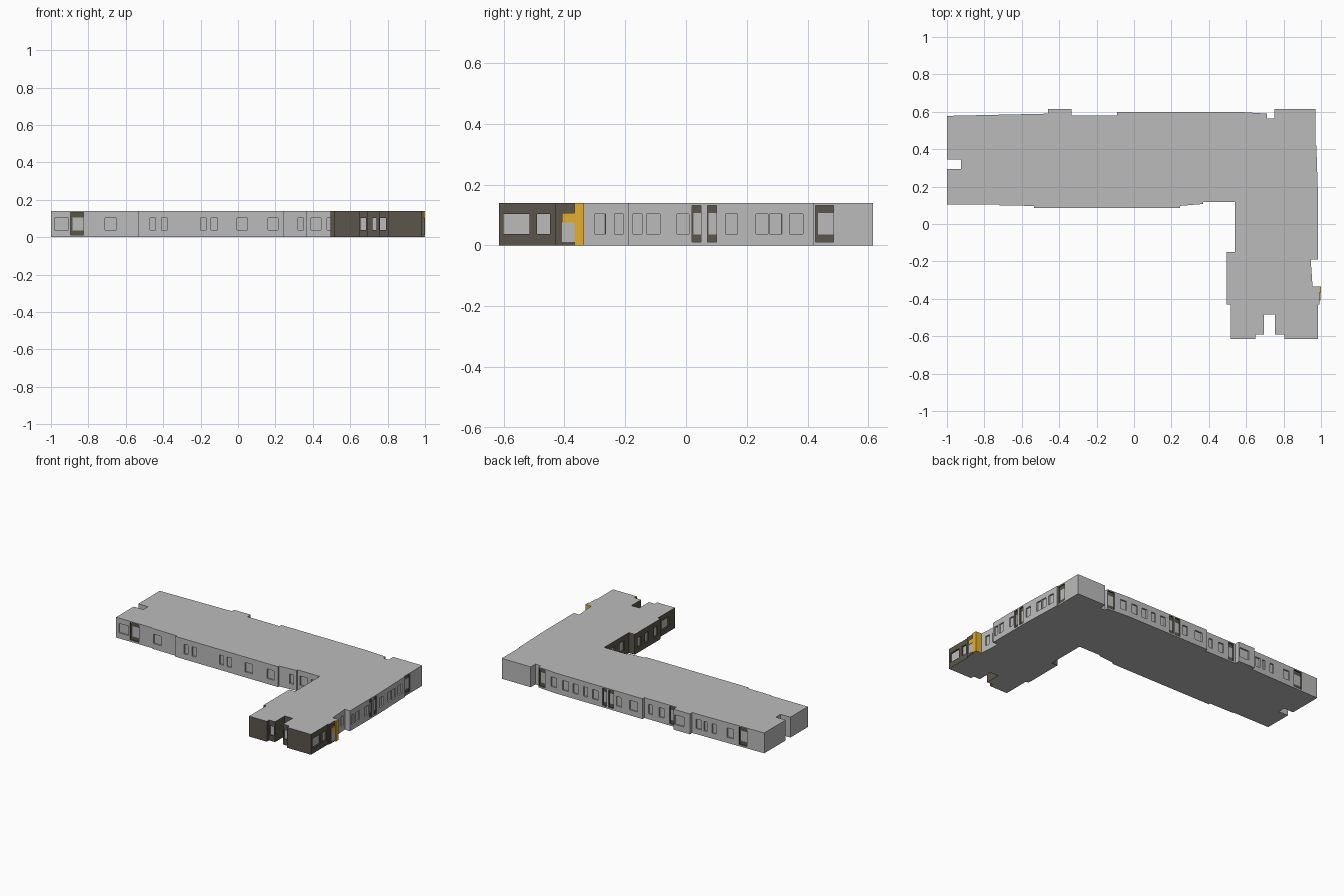
import bpy, bmesh
from mathutils import Vector

if "Cube" in bpy.data.objects:
    bpy.data.objects.remove(bpy.data.objects["Cube"])

H = 0.14  # storey height
GREY, DARK, YELLOW = 0, 1, 2


def material(name, rgb):
    m = bpy.data.materials.new(name)
    m.diffuse_color = (*rgb, 1)
    m.use_nodes = True
    m.node_tree.nodes["Principled BSDF"].inputs["Base Color"].default_value = m.diffuse_color
    return m


MATS = [material("light_grey", (0.5, 0.5, 0.5)),
        material("dark_brown_grey", (0.105, 0.094, 0.07)),
        material("amber_yellow", (0.78, 0.43, 0.025))]


def finish(bm, name):
    mesh = bpy.data.meshes.new(name)
    bm.to_mesh(mesh)
    bm.free()
    for m in MATS:
        mesh.materials.append(m)
    obj = bpy.data.objects.new(name, mesh)
    bpy.context.collection.objects.link(obj)


# Footprint in three runs, counterclockwise: main front, wing, main back
front_run = [(-1, .105), (-.72, .105), (-.72, .099), (-.535, .097), (-.535, .085),
             (.245, .085), (.245, .097), (.37, .107), (.37, .117)]
wing_run = [(.54, .117), (.54, -.15), (.495, -.15), (.495, -.43), (.515, -.43),
            (.515, -.615), (.65, -.615), (.65, -.59), (.695, -.59), (.695, -.485),
            (.755, -.485), (.755, -.59), (.805, -.59), (.805, -.615), (.985, -.615),
            (.985, -.43), (.992, -.43)]
back_run = [(.992, -.335), (.955, -.335), (.945, -.19), (.985, -.19), (.985, .12),
            (.975, .42), (.97, .42), (.97, .615), (.75, .615), (.75, .565), (.71, .565),
            (.71, .59), (.55, .6), (-.09, .6), (-.09, .58), (-.335, .58), (-.335, .615),
            (-.46, .615), (-.46, .59), (-1, .578), (-1, .345), (-.925, .345),
            (-.925, .295), (-1, .295)]
outline = front_run + wing_run + back_run

# Openings by facing direction: spans along x (front, back) or y (right, left)
windows = {
    "front": [(-.98, -.905), (-.71, -.65), (-.47, -.44), (-.41, -.38), (-.2, -.17),
              (-.145, -.11), (-.005, .05), (.16, .215), (.32, .35), (.39, .445),
              (.475, .52), (.655, .685), (.72, .74), (.76, .79)],
    "right": [(-.6, -.515), (-.49, -.447), (-.3, -.265), (-.235, -.205), (-.175, -.145),
              (-.13, -.085), (-.03, .01), (.13, .17), (.23, .27), (.275, .315), (.34, .385)],
    "back": [(.565, .61), (.475, .52), (.4, .44), (.33, .36), (.25, .29), (.07, .11),
             (-.05, .01), (-.15, -.12), (-.24, -.2), (-.415, -.345), (-.53, -.49),
             (-.57, -.55), (-.64, -.61), (-.77, -.72)],
    "left": [(-.55, -.47), (-.4, -.36), (-.3, -.26), (-.22, -.18), (-.1, -.05), (0, .04)],
}
panels = {
    "front": [(-.895, -.825)],
    "right": [(.02, .05), (.07, .1), (.425, .485)],
    "back": [(.655, .705), (.185, .215), (.13, .17), (-.32, -.28), (-.87, -.81)],
    "left": [],
}

shell = bmesh.new()


def face(points, mat):
    shell.faces.new([shell.verts.new(p) for p in points]).material_index = mat


def wall(p, q, mat):
    """One straight wall with recessed windows and dark door panels."""
    p, q = Vector((*p, 0)), Vector((*q, 0))
    length = (q - p).length
    d = (q - p) / length
    n = Vector((d.y, -d.x, 0))
    if abs(n.y) > abs(n.x):
        axis, side = 0, "front" if n.y < 0 else "back"
    else:
        axis, side = 1, "right" if n.x > 0 else "left"
    lo, hi = sorted((p[axis], q[axis]))

    def at(u, z, depth):
        return p + d * u - n * depth + Vector((0, 0, z))

    def quad(u0, u1, z0, z1, m, depth=0):
        if u1 - u0 > 1e-5:
            face([at(u0, z0, depth), at(u1, z0, depth),
                  at(u1, z1, depth), at(u0, z1, depth)], m)

    spans = []
    for group, is_panel in ((windows, False), (panels, True)):
        for a, b in group[side]:
            if a >= lo and b <= hi:
                u = sorted((c - p[axis]) / (q[axis] - p[axis]) * length for c in (a, b))
                spans.append((u[0], u[1], is_panel))
    cursor = 0
    for a, b, is_panel in sorted(spans):
        z0, z1 = (.012, .132) if is_panel else (.038, .103)
        depth = .01
        quad(cursor, a, 0, H, mat)
        quad(a, b, 0, z0, mat)
        quad(a, b, z1, H, mat)
        # reveals around the opening
        ring = [(a, z0), (b, z0), (b, z1), (a, z1)]
        for i in range(4):
            s, t = ring[i], ring[(i + 1) % 4]
            face([at(*s, 0), at(*t, 0), at(*t, depth), at(*s, depth)],
                 DARK if is_panel else mat)
        if is_panel:
            # dark bands above, below and beside a grey pane
            c = a + (b - a) * .15
            quad(a, b, z0, .036, DARK, depth)
            quad(a, c, .036, .106, DARK, depth)
            quad(c, b, .036, .106, GREY, depth)
            quad(a, b, .106, z1, DARK, depth)
        else:
            quad(a, b, z0, z1, GREY, depth)
        cursor = b
    quad(cursor, length, 0, H, mat)


# Walls: the wing is dark, the entrance return is yellow, the rest is grey
first, last = len(front_run), len(front_run) + len(wing_run)
for i, p in enumerate(outline):
    colour = DARK if first <= i < last else YELLOW if i == last else GREY
    wall(p, outline[(i + 1) % len(outline)], colour)

# Roof and floor
face([(x, y, H) for x, y in outline], GREY)
face([(x, y, 0) for x, y in reversed(outline)], GREY)
bmesh.ops.remove_doubles(shell, verts=shell.verts, dist=1e-5)
finish(shell, "building_shell")


def plate(name, lo, hi, mat):
    bm = bmesh.new()
    bmesh.ops.create_cube(bm, size=1)
    lo, hi = Vector(lo), Vector(hi)
    for v in bm.verts:
        v.co = Vector(((lo[k] + hi[k]) / 2 + v.co[k] * (hi[k] - lo[k]) for k in range(3)))
    for f in bm.faces:
        f.material_index = mat
    finish(bm, name)


# Entrance on the right side of the wing
plate("entrance_door", (.99, -.408, .012), (.996, -.366, .075), GREY)
plate("entrance_lintel", (.99, -.408, .075), (.998, -.366, .106), YELLOW)
plate("entrance_post", (.99, -.366, 0), (1, -.335, H), YELLOW)
